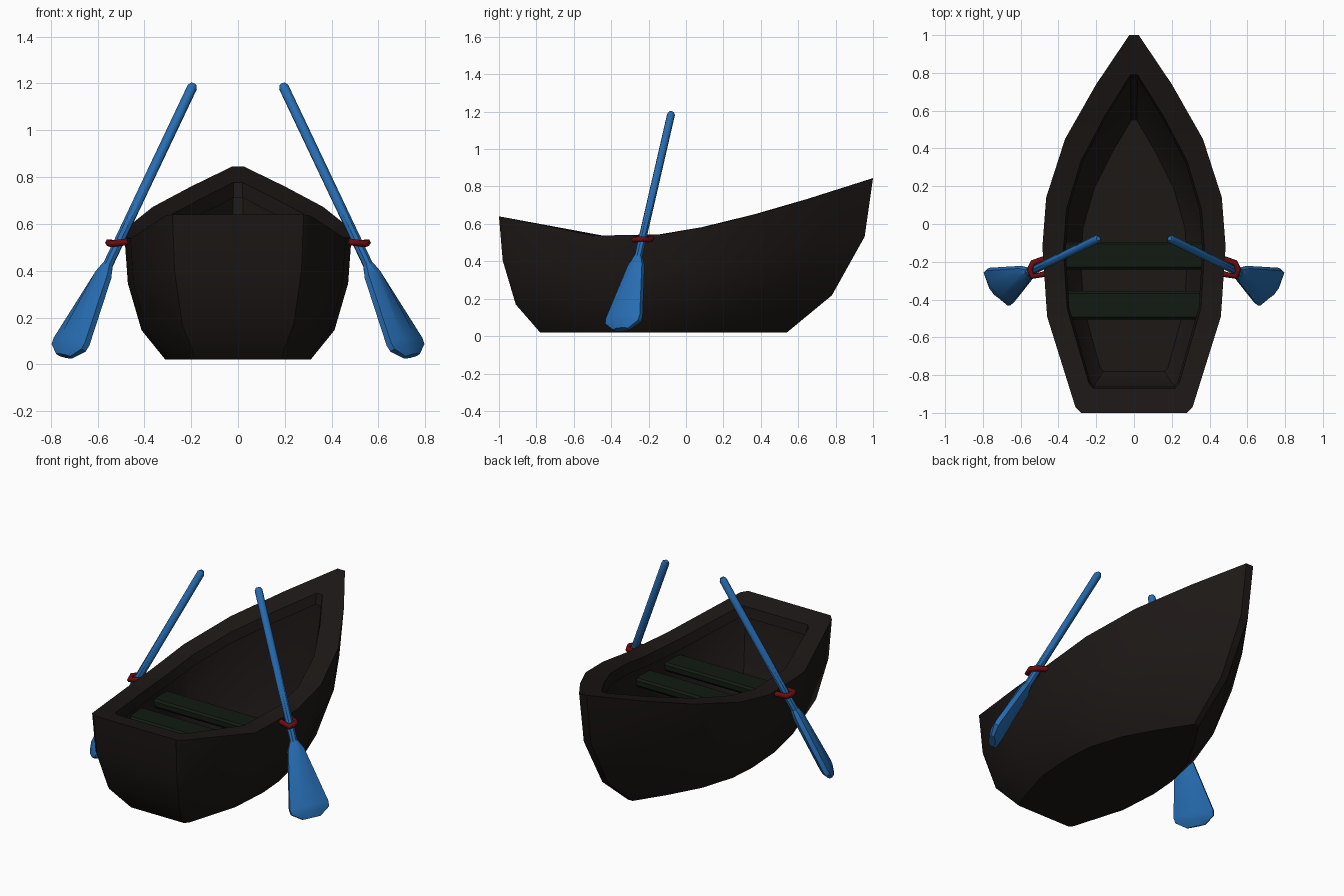
import bpy, bmesh, math
from mathutils import Vector

if "Cube" in bpy.data.objects:
    bpy.data.objects.remove(bpy.data.objects["Cube"])


def material(name, rgb):
    m = bpy.data.materials.new(name)
    m.diffuse_color = (*rgb, 1)
    m.use_nodes = True
    m.node_tree.nodes["Principled BSDF"].inputs["Base Color"].default_value = m.diffuse_color
    return m


WOOD = material("dark_wood", (0.012, 0.009, 0.008))
SEAT = material("dark_green", (0.006, 0.011, 0.006))
BLUE = material("blue_paint", (0.02, 0.15, 0.44))
RED = material("red_metal", (0.14, 0.004, 0.005))


def loft(name, rings, mat, angle=30):
    """Skin a stack of equal closed rings and cap both ends."""
    bm = bmesh.new()
    loops = [[bm.verts.new(p) for p in r] for r in rings]
    n = len(loops[0])
    for a, b in zip(loops, loops[1:]):
        for i in range(n):
            j = (i + 1) % n
            bm.faces.new((a[i], a[j], b[j], b[i]))
    bm.faces.new(loops[0])
    bm.faces.new(loops[-1])
    bmesh.ops.recalc_face_normals(bm, faces=bm.faces)
    me = bpy.data.meshes.new(name)
    bm.to_mesh(me)
    bm.free()
    me.materials.append(mat)
    me.shade_smooth()
    me.set_sharp_from_angle(angle=math.radians(angle))
    ob = bpy.data.objects.new(name, me)
    bpy.context.collection.objects.link(ob)
    return ob


# Sheer line stations: y, half width, height
SHEER = [(-1, .28, .64), (-.97, .31, .635), (-.49, .46, .537), (-.12, .485, .545),
         (.14, .465, .592), (.45, .365, .672), (.74, .2, .76), (1, .025, .845)]
BOTTOM = .02


def sheer_z(y):
    for a, b in zip(SHEER, SHEER[1:]):
        if y <= b[0]:
            return a[2] + (b[2] - a[2]) * (y - a[0]) / (b[0] - a[0])
    return SHEER[-1][2]


def hull_ring(y0, y1, width, f=None, drop=None):
    """Sheer outline squeezed to y0..y1; f = height fraction, drop = depth below rim."""
    right = []
    for y, w, z in SHEER:
        yy = y0 + (y + 1) / 2 * (y1 - y0)
        zz = sheer_z(yy) - drop if drop is not None else BOTTOM + f * (z - BOTTOM)
        right.append((w * width, yy, zz))
    return right + [(-x, y, z) for x, y, z in reversed(right)]


floor = [(x, y, .06) for x, y, z in hull_ring(-.78, .55, .58, f=0)]

# Hull: outside from keel to rim, over the gunwale, down the inside to the floor
loft("hull", [
    hull_ring(-.78, .54, .64, f=0),
    hull_ring(-.91, .78, .85, f=.24),
    hull_ring(-.98, .955, .97, f=.62),
    hull_ring(-1, 1, 1, f=1),
    hull_ring(-.87, .79, .77, drop=0),
    hull_ring(-.86, .775, .745, drop=.06),
    hull_ring(-.92, .85, .86, drop=.07),
    hull_ring(-.87, .74, .78, f=.3),
    floor], WOOD)

# Bench seats
for name, y0, y1, hw in (("front_seat", -.24, -.095, .43), ("rear_seat", -.505, -.355, .41)):
    e = .012
    sec = [(y0, .375), (y0 + e, .36), (y1 - e, .36), (y1, .375),
           (y1, .403), (y1 - e, .415), (y0 + e, .415), (y0, .403)]
    loft(name, [[(x, y, z) for y, z in sec] for x in (-hw, hw)], SEAT)

# Oars: frame along the shaft, blade turned to its own width direction
TOP = Vector((.195, -.08, 1.185))
AXIS = Vector((.37, -.18, -.78)).normalized()
WIDE = Vector((.12, .19, .05))
WIDE = (WIDE - AXIS * WIDE.dot(AXIS)).normalized()
THICK = AXIS.cross(WIDE)


def oar_ring(s, w, t, side, n=8):
    ring = []
    for i in range(n):
        a = 2 * math.pi * (i + .5) / n
        p = TOP + AXIS * s + WIDE * (w * math.cos(a)) + THICK * (t * math.sin(a))
        ring.append((p.x * side, p.y, p.z))
    return ring


for label, side in (("right", 1), ("left", -1)):
    loft(label + "_oar_shaft", [oar_ring(s, r, r, side) for s, r in
         ((-.015, .012), (0, .022), (.92, .022))], BLUE, 40)
    loft(label + "_oar_blade", [oar_ring(s, w, t, side) for s, w, t in
         ((.86, .024, .024), (.91, .05, .034), (1.23, .123, .036),
          (1.26, .118, .034), (1.30, .055, .022))], BLUE)
    # Oarlock loop around the shaft
    cu = bpy.data.curves.new(label + "_oarlock", "CURVE")
    cu.dimensions = "3D"
    cu.bevel_depth = .016
    cu.bevel_resolution = 1
    cu.use_fill_caps = True
    pts = [(.46, -.18, .525), (.535, -.205, .515), (.552, -.24, .52),
           (.54, -.278, .515), (.46, -.262, .525)]
    sp = cu.splines.new("POLY")
    sp.points.add(len(pts) - 1)
    for q, (x, y, z) in zip(sp.points, pts):
        q.co = (x * side, y, z, 1)
    cu.materials.append(RED)
    bpy.context.collection.objects.link(bpy.data.objects.new(label + "_oarlock", cu))
